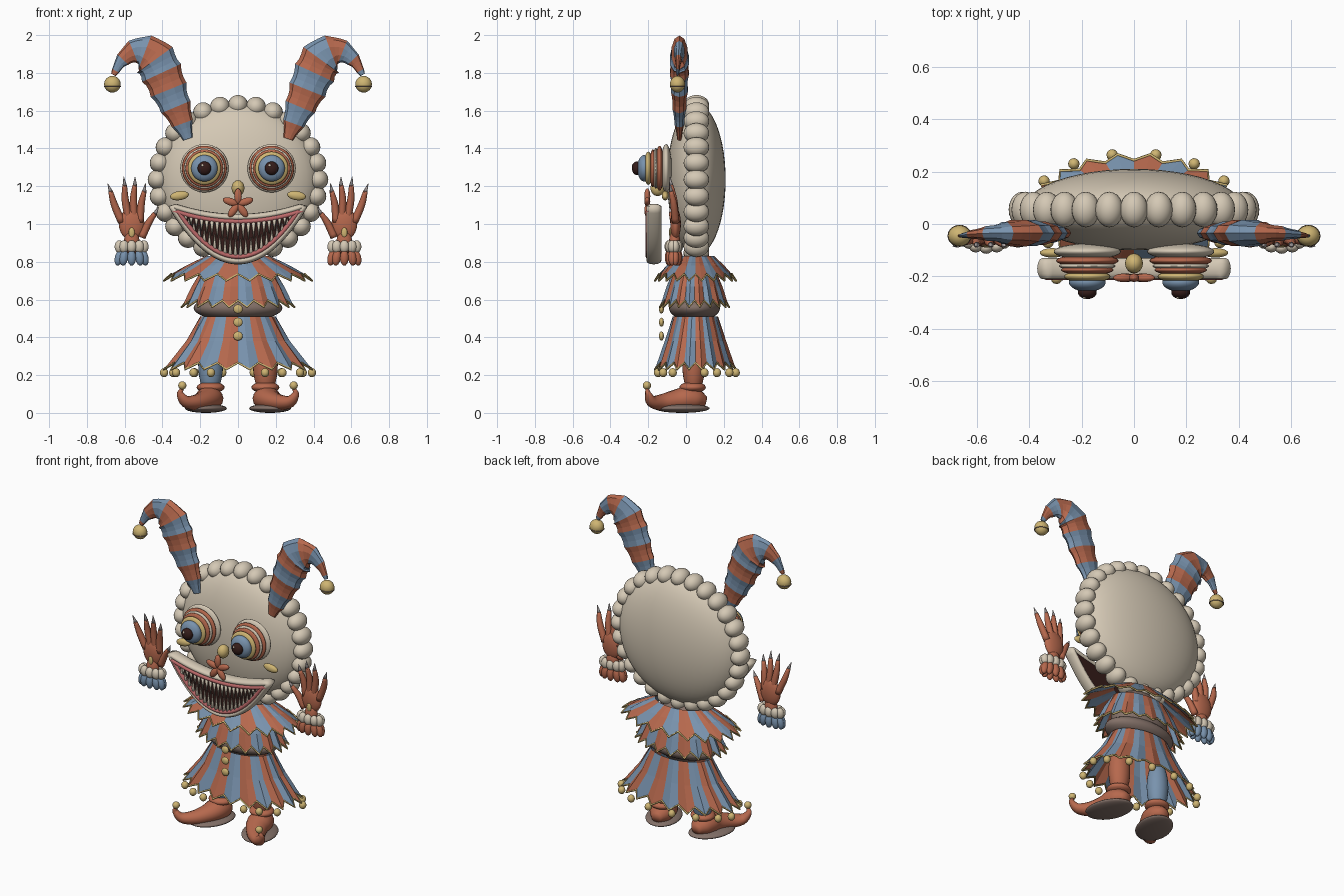
import bpy, bmesh, math
from mathutils import Vector, Matrix, Euler

if "Cube" in bpy.data.objects:
    bpy.data.objects.remove(bpy.data.objects["Cube"])

COLOURS = {
    "cream": (0.66, 0.58, 0.46), "rust": (0.47, 0.14, 0.075), "blue": (0.19, 0.29, 0.42),
    "gold": (0.62, 0.46, 0.17), "pink": (0.50, 0.14, 0.14), "dark": (0.035, 0.012, 0.01),
    "taupe": (0.23, 0.165, 0.14), "claw_grey": (0.42, 0.38, 0.38),
}
MATS = {}
for name, c in COLOURS.items():
    MATS[name] = bpy.data.materials.new(name)
    MATS[name].diffuse_color = (*c, 1)
KEYS = list(COLOURS)


def finish(name, bm, smooth=True, normals=True):
    """Turn a bmesh whose material indices follow KEYS into an object."""
    if normals:
        bmesh.ops.recalc_face_normals(bm, faces=bm.faces)
    for f in bm.faces:
        f.smooth = smooth
    used = sorted({f.material_index for f in bm.faces})
    for f in bm.faces:
        f.material_index = used.index(f.material_index)
    me = bpy.data.meshes.new(name)
    bm.to_mesh(me)
    bm.free()
    for i in used:
        me.materials.append(MATS[KEYS[i]])
    ob = bpy.data.objects.new(name, me)
    bpy.context.collection.objects.link(ob)
    return ob


def balls(name, items, seg=20):
    """Ellipsoids: (colour, centre, radii[, euler])."""
    bm = bmesh.new()
    for col, centre, radii, *rot in items:
        m = Matrix.LocRotScale(Vector(centre), Euler(rot[0] if rot else (0, 0, 0)), Vector(radii))
        n = len(bm.faces)
        bmesh.ops.create_uvsphere(bm, u_segments=seg, v_segments=seg // 2 + 2, radius=1, matrix=m)
        for f in list(bm.faces)[n:]:
            f.material_index = KEYS.index(col)
    return finish(name, bm)


def cones(name, col, items, seg=8):
    """Pointed cones: (base, tip, radius)."""
    bm = bmesh.new()
    for a, b, r in items:
        a, b = Vector(a), Vector(b)
        m = Matrix.Translation((a + b) / 2) @ (b - a).to_track_quat('Z', 'Y').to_matrix().to_4x4()
        bmesh.ops.create_cone(bm, cap_ends=True, segments=seg, radius1=r, radius2=r * 0.12,
                              depth=(b - a).length, matrix=m)
    for f in bm.faces:
        f.material_index = KEYS.index(col)
    return finish(name, bm)


def resample(pts, steps):
    """Catmull-Rom through (x, y, z, radius) points."""
    p = [Vector(q) for q in pts]
    p = [2 * p[0] - p[1]] + p + [2 * p[-1] - p[-2]]
    out = []
    for i in range(1, len(p) - 2):
        for k in range(steps):
            t = k / steps
            out.append(0.5 * (2 * p[i] + (p[i + 1] - p[i - 1]) * t
                       + (2 * p[i - 1] - 5 * p[i] + 4 * p[i + 1] - p[i + 2]) * t * t
                       + (3 * p[i] - p[i - 1] - 3 * p[i + 1] + p[i + 2]) * t ** 3))
    return out + [p[-2]]


def sweep(name, path, colour, ref=(0, 1, 0), flat=1.0, sides=14, smooth=True, closed=False):
    """Tube along (x, y, z, radius) points; radius along ref is scaled by flat."""
    bm, n, rings = bmesh.new(), len(path), []
    for i, p in enumerate(path):
        a = path[i - 1] if closed else path[max(i - 1, 0)]
        b = path[(i + 1) % n] if closed else path[min(i + 1, n - 1)]
        t = (b - a).to_3d().normalized()
        u = t.cross(Vector(ref)).normalized()
        v = u.cross(t)
        rings.append([bm.verts.new(p.to_3d() + p.w * (u * math.cos(w) + v * flat * math.sin(w)))
                      for w in (2 * math.pi * k / sides for k in range(sides))])
    for i in range(n if closed else n - 1):
        r, q = rings[i], rings[(i + 1) % n]
        for k in range(sides):
            f = bm.faces.new((r[k], r[(k + 1) % sides], q[(k + 1) % sides], q[k]))
            f.material_index = KEYS.index(colour(i) if callable(colour) else colour)
    if not closed:
        for r, i in ((rings[0], 0), (rings[-1], n - 2)):
            f = bm.faces.new(r)
            f.material_index = KEYS.index(colour(i) if callable(colour) else colour)
    return finish(name, bm, smooth)


def pleats(name, rows, cy, tip, n=20):
    """Pleated striped frill; rows are (z, rx, ry), hem zigzags down by tip."""
    bm, grid = bmesh.new(), []
    for j, (z, rx, ry) in enumerate(rows):
        g = j / (len(rows) - 1)
        ring = []
        for k in range(2 * n):
            a = math.pi * k / n
            s = 1 + 0.06 * g * (1 if k % 2 else -1)
            dz = tip * (k % 2) if j == len(rows) - 1 else 0
            ring.append(bm.verts.new((rx * s * math.sin(a), cy - ry * s * math.cos(a), z - dz)))
        grid.append(ring)
    for r, q in zip(grid, grid[1:]):
        for k in range(2 * n):
            m = (k + 1) % (2 * n)
            f = bm.faces.new((r[k], q[k], q[m], r[m]))
            f.material_index = KEYS.index("rust" if (k // 2) % 2 else "blue")
    hem = [Vector((*v.co, 0.006)) for v in grid[-1]]
    finish(name, bm, False)
    sweep(name + "_trim", hem, "gold", ref=(0, 0, 1), sides=6, closed=True)


# Head with a ring of beads around its rim
HZ = 1.235
balls("head", [("cream", (0, 0.055, HZ), (0.42, 0.155, 0.40))], 48)
balls("bead_ring", [("cream", (0.425 * math.sin(a), 0.055, HZ + 0.395 * math.cos(a)), (0.053, 0.068, 0.053))
                    for a in (2 * math.pi * k / 28 for k in range(28))])

# Nose, petals under it and cheeks
balls("nose", [("gold", (0, -0.15, 1.19), (0.034, 0.038, 0.042))])
petals = []
for k in range(5):
    a = math.radians(90 + 72 * k)
    petals.append(("rust", (0.042 * math.cos(a), -0.205, 1.105 + 0.042 * math.sin(a)),
                   (0.042, 0.016, 0.02), (0, -a, 0)))
balls("nose_petals", petals)
balls("cheeks", [("gold", (s * 0.31, -0.11, 1.15), (0.05, 0.018, 0.024), (0, s * 0.15, 0)) for s in (-1, 1)])

# Mouth: crescent with cream and pink lips, dark inside and pointed teeth
W = 0.35
upper = lambda x: 1.035 + 0.06 * (x / W) ** 2
lower = lambda x: 0.805 + 0.29 * (x / W) ** 2
xs = [W * (k / 20 - 1) for k in range(41)]


def lip(name, col, w, inset, y, r, flat):
    q = [w * (k / 20 - 1) for k in range(41)]
    loop = [(x, upper(x) - inset) for x in q] + [(x, lower(x) + inset) for x in q[-2:0:-1]]
    sweep(name, [Vector((x, y, z, r)) for x, z in loop], col, flat=flat, sides=12, closed=True)


lip("outer_lip", "cream", W, 0, -0.17, 0.019, 2.1)
lip("inner_lip", "pink", W * 0.955, 0.022, -0.198, 0.013, 1.2)
bm = bmesh.new()
cols = [[bm.verts.new((x, y, z)) for z in (upper(x), lower(x)) for y in (-0.175, -0.14)] for x in xs]
for a, b in zip(cols, cols[1:]):
    for i, j in ((0, 1), (1, 3), (3, 2), (2, 0)):
        bm.faces.new((a[i], a[j], b[j], b[i]))
for f in bm.faces:
    f.material_index = KEYS.index("dark")
finish("mouth_inside", bm, False)
teeth = []
for k in range(-11, 12):
    x = k * 0.0275
    gap = upper(x) - lower(x)
    teeth.append(((x, -0.2, upper(x) - 0.02), (x, -0.2, upper(x) - 0.02 - 0.44 * gap), 0.0125))
    x += 0.0137 if k < 11 else -0.0137
    gap = upper(x) - lower(x)
    teeth.append(((x, -0.2, lower(x) + 0.02), (x, -0.2, lower(x) + 0.02 + 0.42 * gap), 0.0125))
cones("teeth", "cream", teeth)

# Torso, waist, frills and buttons
balls("waist", [("taupe", (0, 0.045, 0.555), (0.235, 0.135, 0.07)),
                ("taupe", (0, 0.045, 0.64), (0.19, 0.12, 0.2))], 32)
pleats("collar", [(0.83, 0.17, 0.10), (0.78, 0.27, 0.15), (0.735, 0.375, 0.205)], 0.05, 0.035)
pleats("bodice_frill", [(0.76, 0.19, 0.11), (0.67, 0.24, 0.145), (0.595, 0.285, 0.175)], 0.045, 0.035)
pleats("skirt", [(0.51, 0.20, 0.12), (0.38, 0.27, 0.16), (0.265, 0.375, 0.205)], 0.05, 0.035)
balls("buttons", [("gold", (0, -0.13, z), (0.025, 0.013, 0.024)) for z in (0.55, 0.48, 0.407)])
balls("skirt_bells", [("gold", (s * 0.40 * math.sin(a), 0.053 - 0.215 * math.cos(a), 0.213), (0.022, 0.022, 0.024))
                      for s in (-1, 1) for a in map(math.radians, (21, 36, 55, 102, 121, 145, 168))], 12)

HORN = ((0.265, -0.035, 1.45, 0.025), (0.305, -0.035, 1.56, 0.065), (0.355, -0.035, 1.68, 0.092),
        (0.405, -0.035, 1.80, 0.108), (0.455, -0.035, 1.885, 0.108), (0.535, -0.035, 1.915, 0.07),
        (0.61, -0.04, 1.87, 0.038), (0.66, -0.045, 1.79, 0.014))
SHOE = ((0.14, 0.105, 0.06, 0.03), (0.145, 0.06, 0.07, 0.065), (0.155, 0.0, 0.075, 0.075),
        (0.175, -0.06, 0.065, 0.065), (0.22, -0.13, 0.055, 0.05), (0.275, -0.18, 0.06, 0.036),
        (0.305, -0.2, 0.1, 0.02), (0.295, -0.205, 0.13, 0.008))
# Finger tips (x, z) and bases (x, z)
FINGERS = (((0.69, 1.215), (0.615, 1.04)), ((0.605, 1.25), (0.58, 1.06)), ((0.545, 1.25), (0.55, 1.06)),
           ((0.49, 1.215), (0.52, 1.04)), ((0.42, 1.09), (0.51, 0.96)))
EYE = (("cream", -0.105, 0.128, 0.03), ("rust", -0.14, 0.119, 0.024), ("cream", -0.16, 0.108, 0.018),
       ("rust", -0.175, 0.1, 0.02), ("gold", -0.2, 0.088, 0.024), ("blue", -0.222, 0.07, 0.036),
       ("dark", -0.26, 0.036, 0.026))

for s, side in ((-1, "left"), (1, "right")):
    main, other = ("blue", "rust") if s < 0 else ("rust", "blue")
    flip = lambda pts: [(s * p[0], *p[1:]) for p in pts]

    # Stacked eye with a small highlight
    balls(side + "_eye", [(c, (s * 0.178, y, 1.295), (r, d, r)) for c, y, r, d in EYE]
          + [("cream", (s * 0.178 - 0.01, -0.281, 1.31), (0.007, 0.005, 0.007))], 32)

    # Striped hat horn with bell
    horn = resample(flip(HORN), 4)
    for i, p in enumerate(horn):
        p.w *= 1.05 if i % 3 == 0 else 0.96
    sweep(side + "_horn", horn, lambda i: main if (i // 3) % 2 == 0 else other,
          flat=0.46, sides=10, smooth=False)
    balls(side + "_horn_bell", [("gold", (s * 0.665, -0.045, 1.74), (0.044, 0.04, 0.044)),
                                ("taupe", (s * 0.665, -0.045, 1.728), (0.046, 0.042, 0.006))])

    # Hand with fingers, claws and cuff
    balls(side + "_palm", [("rust", (s * 0.563, -0.055, 1.0), (0.068, 0.028, 0.085)),
                           ("rust", (s * 0.563, -0.06, 0.9), (0.042, 0.03, 0.07)),
                           ("gold", (s * 0.563, -0.083, 0.955), (0.016, 0.007, 0.026))])
    claws = []
    for i, (t, b) in enumerate(FINGERS):
        tip, base = Vector((s * t[0], -0.085, t[1])), Vector((s * b[0], -0.055, b[1] - 0.03))
        end, mid = base.lerp(tip, 0.8), base.lerp(tip, 0.45) + Vector((s * 0.006, 0.004, 0))
        sweep(f"{side}_finger_{i + 1}", resample([(*base, 0.021), (*mid, 0.019), (*end, 0.012)], 4),
              "rust", sides=10)
        claws.append((end - (tip - base) * 0.03, tip, 0.0125))
    cones(side + "_claws", "claw_grey", claws)
    ring = [2 * math.pi * (k + 0.5) / 10 for k in range(10)]
    balls(side + "_cuff", [("cream", (s * 0.563 + 0.068 * math.cos(a), -0.065 + 0.027 * math.sin(a), 0.88),
                            (0.026, 0.022, 0.034)) for a in ring]
          + [(main, (s * 0.563 + 0.07 * math.cos(a), -0.065 + 0.027 * math.sin(a), 0.822),
              (0.023, 0.02, 0.043), (0, math.cos(a) * -0.25, 0)) for a in ring], 14)

    # Leg, curled shoe, sole and toe bell
    balls(side + "_leg", [(main, (s * 0.145, 0.04, 0.26), (0.066, 0.06, 0.17)),
                          ("rust", (s * 0.145, 0.035, 0.135), (0.074, 0.07, 0.03))], 24)
    sweep(side + "_shoe", resample(flip(SHOE), 4), "rust", ref=(0, 0.3, 1), flat=0.85, sides=16)
    balls(side + "_sole", [("taupe", (s * 0.17, -0.02, 0.024), (0.105, 0.15, 0.024), (0, 0, s * 0.35))], 28)
    balls(side + "_toe_bell", [("gold", (s * 0.295, -0.207, 0.145), (0.022, 0.022, 0.022))], 12)

for m in bpy.data.materials:
    if m.users and not m.is_grease_pencil:
        m.use_nodes = True
        m.node_tree.nodes["Principled BSDF"].inputs["Base Color"].default_value = m.diffuse_color
